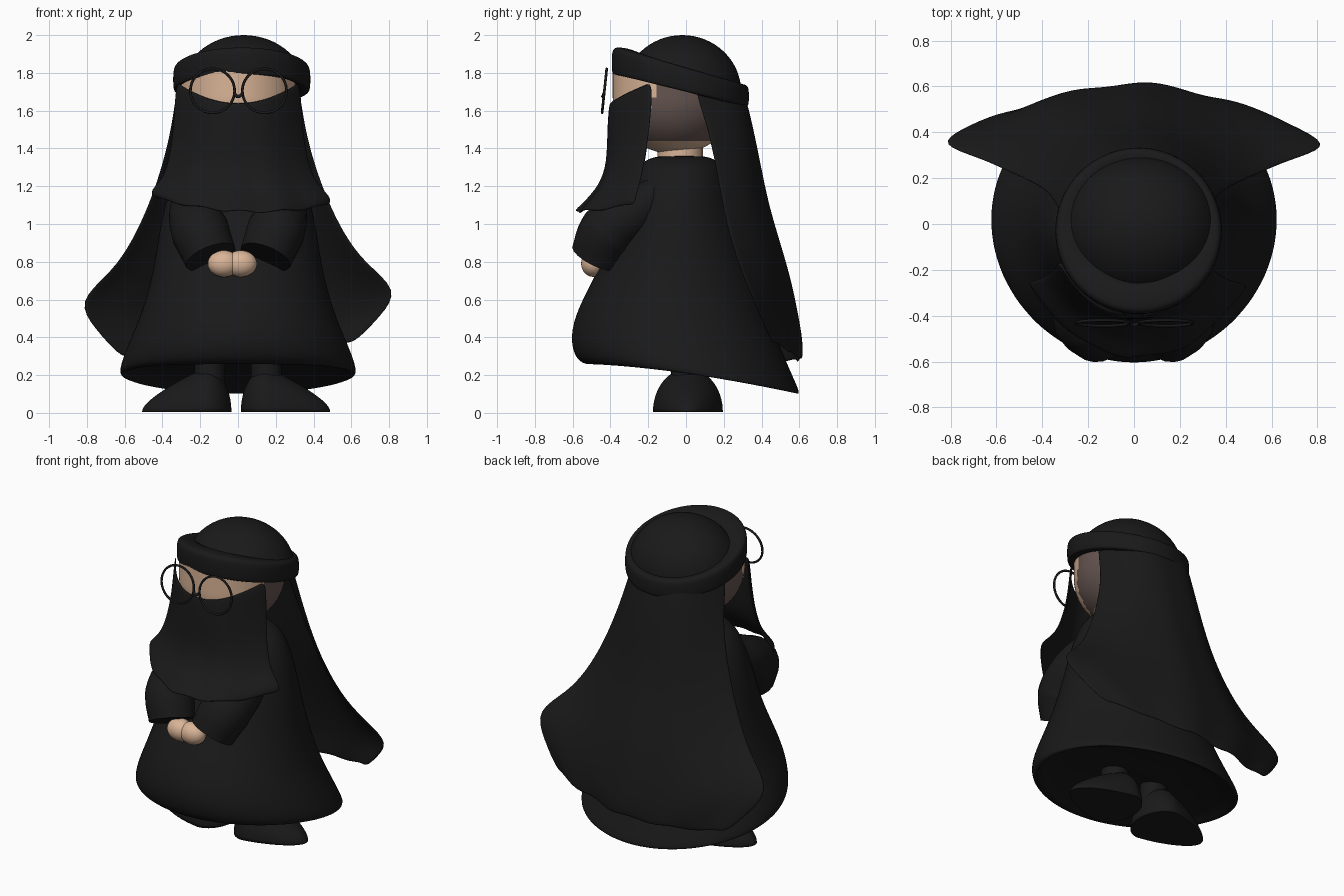
import bpy, bmesh
from math import sin, cos, pi, radians, hypot

if "Cube" in bpy.data.objects:
    bpy.data.objects.remove(bpy.data.objects["Cube"], do_unlink=True)


def material(name, rgb):
    m = bpy.data.materials.new(name)
    m.use_nodes = True
    m.diffuse_color = (*rgb, 1)
    bsdf = next(n for n in m.node_tree.nodes if n.type == "BSDF_PRINCIPLED")
    bsdf.inputs["Base Color"].default_value = (*rgb, 1)
    bsdf.inputs["Roughness"].default_value = 0.8
    return m


BLACK = material("black cloth", (0.010, 0.010, 0.010))
SKIN = material("skin", (0.7, 0.46, 0.31))
BROWN = material("shaded brown", (0.13, 0.09, 0.08))


def finish(name, bm, mat, subdivide=0, thickness=0):
    bmesh.ops.recalc_face_normals(bm, faces=bm.faces)
    me = bpy.data.meshes.new(name)
    bm.to_mesh(me)
    bm.free()
    for p in me.polygons:
        p.use_smooth = True
    me.materials.append(mat)
    ob = bpy.data.objects.new(name, me)
    bpy.context.collection.objects.link(ob)
    if thickness:
        mod = ob.modifiers.new("Thickness", "SOLIDIFY")
        mod.thickness = thickness
        mod.offset = 0
    if subdivide:
        mod = ob.modifiers.new("Smooth", "SUBSURF")
        mod.levels = mod.render_levels = subdivide
    return ob


def loft(name, rows, mat, around=True, wrap_rows=False, caps=False, **kw):
    """Skin a list of equally long point rows."""
    bm = bmesh.new()
    grid = [[bm.verts.new(p) for p in row] for row in rows]
    n, m = len(rows), len(rows[0])
    for i in range(n if wrap_rows else n - 1):
        a, b = grid[i], grid[(i + 1) % n]
        for j in range(m if around else m - 1):
            k = (j + 1) % m
            bm.faces.new((a[j], a[k], b[k], b[j]))
    if caps:
        bm.faces.new(grid[0])
        bm.faces.new(grid[-1])
    return finish(name, bm, mat, **kw)


def ball(name, centre, size, mat, shape=None):
    bm = bmesh.new()
    bmesh.ops.create_uvsphere(bm, u_segments=64, v_segments=32, radius=1)
    for v in bm.verts:
        if shape:
            shape(v.co)
        v.co = [c + s * q for c, s, q in zip(centre, size, v.co)]
    return finish(name, bm, mat)


def trim(ob, drop):
    bm = bmesh.new()
    bm.from_mesh(ob.data)
    bmesh.ops.delete(bm, geom=[v for v in bm.verts if drop(v.co)], context="VERTS")
    bm.to_mesh(ob.data)
    bm.free()


def tube(name, points, depth, mat):
    cu = bpy.data.curves.new(name, "CURVE")
    cu.dimensions = "3D"
    cu.bevel_depth = depth
    cu.bevel_resolution = 8
    cu.use_fill_caps = True
    sp = cu.splines.new("BEZIER")
    sp.bezier_points.add(len(points) - 1)
    for bp, (x, y, z, r) in zip(sp.bezier_points, points):
        bp.co = (x, y, z)
        bp.radius = r
        bp.handle_left_type = bp.handle_right_type = "AUTO"
    cu.materials.append(mat)
    ob = bpy.data.objects.new(name, cu)
    bpy.context.collection.objects.link(ob)


# Robe: half width, front y, back y, front z, back z; folds in under the hem
robe = [(.05, -.06, .02, 1.36, 1.36), (.19, -.18, .13, 1.36, 1.36),
        (.31, -.26, .20, 1.31, 1.31), (.38, -.32, .24, 1.15, 1.17),
        (.42, -.38, .29, .95, .97), (.45, -.47, .36, .75, .75),
        (.51, -.58, .44, .55, .50), (.58, -.62, .51, .40, .33),
        (.63, -.59, .57, .28, .19), (.63, -.52, .62, .25, .08),
        (.58, -.47, .56, .27, .12), (.50, -.42, .48, .27, .20),
        (.05, -.05, .05, .28, .25)]
rows = []
for w, yf, yb, zf, zb in robe:
    row = []
    for i in range(28):
        a = 2 * pi * i / 28
        t = (1 + sin(a)) / 2
        row.append((w * cos(a), yf + (yb - yf) * t, zf + (zb - zf) * t ** 1.5))
    rows.append(row)
loft("robe", rows, BLACK, caps=True, subdivide=2)


# Veils: half width, edge y, middle y, middle z, edge z, curve power
def veil(name, table, ripple, lift, shift):
    rows = []
    for k, (w, ye, ym, zm, ze, p) in enumerate(table):
        v = k / (len(table) - 1)
        row = []
        for i in range(25):
            u = i / 12 - 1
            row.append((w * u + shift * v * v, ym + (ye - ym) * abs(u) ** p + ripple * v * sin(11 * u),
                        zm + (ze - zm) * u * u + lift * v * u + ripple * v * v * cos(14 * u)))
        rows.append(row)
    loft(name, rows, BLACK, around=False, subdivide=2, thickness=.014)


veil("back_veil", [(.32, .03, .31, 1.67, 1.75, 3), (.35, .11, .35, 1.50, 1.52, 2.8),
                   (.40, .155, .39, 1.30, 1.32, 2.5), (.47, .19, .43, 1.10, 1.12, 2.2),
                   (.56, .23, .49, .90, .93, 2), (.67, .28, .55, .70, .77, 1.8),
                   (.86, .34, .59, .50, .62, 1.6), (.76, .40, .61, .38, .48, 1.6),
                   (.62, .46, .61, .28, .33, 1.6)], .008, .04, 0)
veil("face_veil", [(.33, -.17, -.40, 1.645, 1.765, 2.5), (.34, -.19, -.41, 1.50, 1.50, 2.5),
                   (.37, -.22, -.41, 1.32, 1.32, 2.5), (.41, -.24, -.45, 1.20, 1.22, 2.5),
                   (.48, -.26, -.54, 1.10, 1.16, 2.3), (.47, -.26, -.58, 1.065, 1.12, 2.3)],
     .007, -.02, .02)


# Head: upright sides above the cheeks; brown at the sides and back, skin on face and chin
def head_shape(c):
    if c.z > 0:
        r = max(hypot(c.x, c.y), .3)
        c.x /= r
        c.y /= r


head = ball("head", (0, -.06, 1.67), (.312, .328, .30), SKIN, head_shape)
trim(head, lambda c: c.z > 1.76 - .24 * c.y)
head.data.materials.append(BROWN)
for p in head.data.polygons:
    p.material_index = int(p.center.y > -.165 - .3 * (1.7 - p.center.z) and p.center.z > 1.43)
tube("neck", [(0, -.03, 1.30, 1), (0, -.03, 1.45, 1)], .12, SKIN)

# Cap and tilted headband that closes onto it
cap = ball("cap", (.03, -.02, 1.7), (.335, .312, .3), BLACK)
trim(cap, lambda c: c.z < 1.74 - .24 * c.y)
section = [(-.07, .005), (-.005, 0), (.004, .01), (.006, .06), (.004, .11),
           (-.008, .13), (-.04, .135), (-.17, .11)]
rows = []
for i in range(32):
    a = 2 * pi * i / 32
    base = 1.705 - .085 * sin(a)
    rows.append([(.02 + (.36 + d) * cos(a), -.03 + (.36 + d) * sin(a),
                  base + h * (1 - .1 * sin(a))) for d, h in section])
loft("headband", rows, BLACK, wrap_rows=True, subdivide=2)

# Glasses
for side, x in (("right", -.135), ("left", .14)):
    bpy.ops.mesh.primitive_torus_add(location=(x, -.432, 1.705), rotation=(radians(84), 0, 0),
                                     major_radius=.117, minor_radius=.007,
                                     major_segments=48, minor_segments=8)
    ob = bpy.context.object
    ob.name = side + "_glasses_rim"
    ob.data.materials.append(BLACK)
    bpy.ops.object.shade_smooth()
tube("glasses_bridge", [(-.02, -.434, 1.69, 1), (0, -.44, 1.675, 1), (.025, -.434, 1.69, 1)],
     .009, BLACK)


# Shoe: flat sole, round heel and a long tapering toe
def shoe_shape(c):
    c.z = max(c.z, 0)
    if c.x > 0:
        c.z *= 1 - .5 * c.x
        c.y *= 1 - .25 * c.x
        c.x *= 2.5


# Arms, hands and feet, mirrored
for side, s in (("right", -1), ("left", 1)):
    tube(side + "_sleeve", [(s * .22, -.14, 1.17, .09), (s * .235, -.28, 1.06, .13),
                            (s * .2, -.41, .96, .155), (s * .145, -.475, .825, .14)], 1, BLACK)
    ball(side + "_hand", (s * .045 - .03, -.49, .79), (.085, .065, .07), SKIN)
    ball(side + "_shoe", (s * .16 - .01, .01, .005), (s * .135, .185, .23), BLACK, shoe_shape)
    tube(side + "_ankle", [(s * .15, 0, .15, 1), (s * .15, 0, .32, 1)], .08, BLACK)
